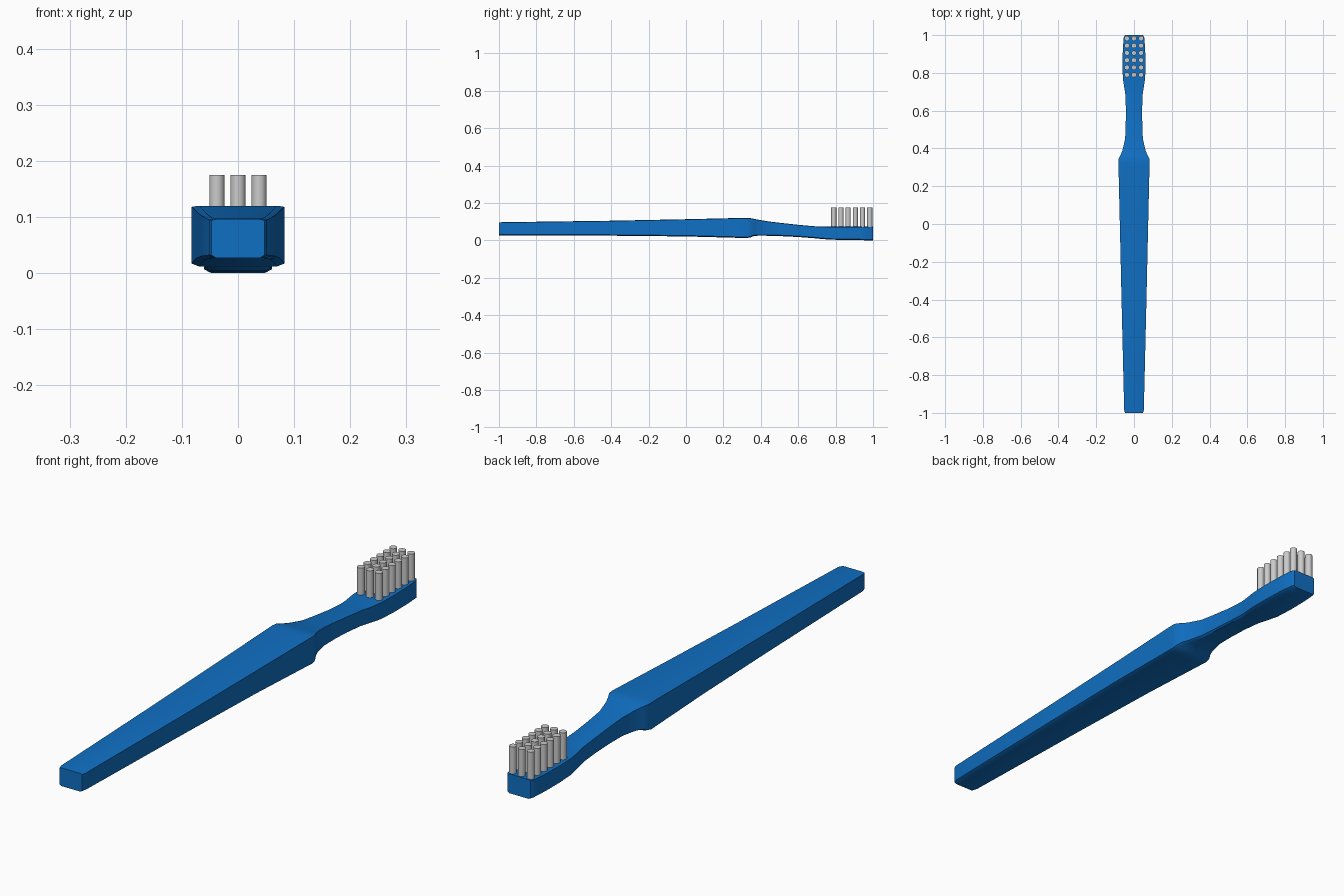
import bpy, bmesh, math

if "Cube" in bpy.data.objects:
    bpy.data.objects.remove(bpy.data.objects["Cube"])

blue = bpy.data.materials.new("blue_plastic")
blue.diffuse_color = (0.005, 0.16, 0.55, 1)
blue.use_nodes = True
blue.node_tree.nodes["Principled BSDF"].inputs["Base Color"].default_value = blue.diffuse_color


def finish(name, bm, angle=30):
    bmesh.ops.recalc_face_normals(bm, faces=bm.faces)
    mesh = bpy.data.meshes.new(name)
    bm.to_mesh(mesh)
    bm.free()
    ob = bpy.data.objects.new(name, mesh)
    bpy.context.collection.objects.link(ob)
    bpy.ops.object.select_all(action='DESELECT')
    ob.select_set(True)
    bpy.context.view_layer.objects.active = ob
    bpy.ops.object.shade_smooth_by_angle(angle=math.radians(angle))
    return ob


# Handle, neck and head: one loft of (y, half width, bottom z, top z)
stations = [
    (-1.0, 0.047, 0.029, 0.098), (-0.985, 0.052, 0.029, 0.099),
    (-0.4, 0.066, 0.027, 0.107), (0.0, 0.075, 0.023, 0.115),
    (0.3, 0.082, 0.015, 0.122), (0.325, 0.083, 0.014, 0.122),
    (0.345, 0.081, 0.018, 0.121), (0.365, 0.071, 0.026, 0.117),
    (0.39, 0.061, 0.027, 0.112), (0.42, 0.054, 0.027, 0.107),
    (0.45, 0.047, 0.026, 0.102), (0.52, 0.044, 0.024, 0.094),
    (0.60, 0.043, 0.020, 0.085), (0.68, 0.045, 0.014, 0.078),
    (0.72, 0.051, 0.010, 0.075), (0.77, 0.059, 0.006, 0.075),
    (0.85, 0.061, 0.004, 0.075), (0.93, 0.059, 0.003, 0.075),
    (0.99, 0.054, 0.002, 0.075), (1.0, 0.048, 0.002, 0.075),
]
bm = bmesh.new()
rings = []
for y, w, b, t in stations:
    section = [(-0.84 * w, b), (0.84 * w, b), (w, b + 0.005), (w, t - 0.002),
               (0.84 * w, t), (-0.84 * w, t), (-w, t - 0.002), (-w, b + 0.005)]
    rings.append([bm.verts.new((x, y, z)) for x, z in section])
for r0, r1 in zip(rings, rings[1:]):
    for i in range(8):
        j = (i + 1) % 8
        bm.faces.new((r0[i], r0[j], r1[j], r1[i]))
bm.faces.new(rings[0])
bm.faces.new(rings[-1])
bmesh.ops.translate(bm, verts=bm.verts, vec=(0, 0, -0.002))
finish("handle", bm).data.materials.append(blue)

# Bristle tufts: 3 across, 6 along the head
for col in range(3):
    for row in range(6):
        bm = bmesh.new()
        bmesh.ops.create_cone(bm, cap_ends=True, segments=16, radius1=0.0135,
                              radius2=0.0135, depth=0.11)
        bmesh.ops.translate(bm, verts=bm.verts,
                            vec=((col - 1) * 0.0375, 0.79 + row * 0.0385, 0.12))
        finish(f"bristle_tuft_{col}_{row}", bm)
